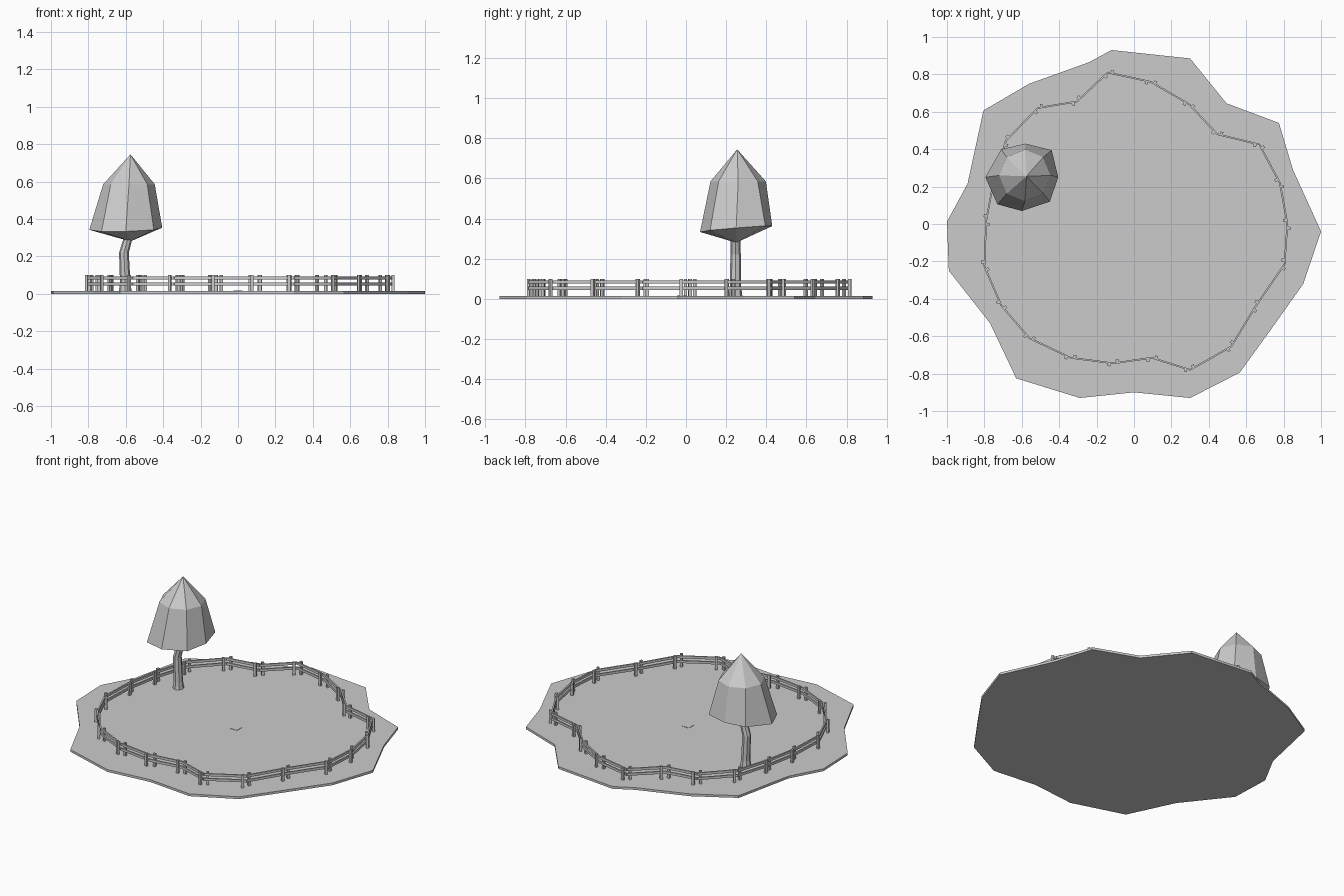
import bpy, bmesh, math
from mathutils import Vector, Matrix

cube = bpy.data.objects.get("Cube")
if cube:
    bpy.data.objects.remove(cube, do_unlink=True)

grey = bpy.data.materials.new("plain grey")
grey.use_nodes = True
grey.diffuse_color = (0.6, 0.6, 0.6, 1)
grey.node_tree.nodes["Principled BSDF"].inputs["Base Color"].default_value = (0.6, 0.6, 0.6, 1)


def finish(name, bm):
    bmesh.ops.recalc_face_normals(bm, faces=bm.faces)
    mesh = bpy.data.meshes.new(name)
    bm.to_mesh(mesh)
    bm.free()
    mesh.materials.append(grey)
    obj = bpy.data.objects.new(name, mesh)
    bpy.context.collection.objects.link(obj)
    return obj


def add_box(bm, center, size, angle=0):
    m = Matrix.Translation(center) @ Matrix.Rotation(angle, 4, 'Z') @ Matrix.Diagonal((*size, 1))
    bmesh.ops.create_cube(bm, size=1, matrix=m)


def loft(bm, rings):
    """Skin a list of vertex rings; a ring of one vertex is a tip."""
    for a, b in zip(rings, rings[1:]):
        n = max(len(a), len(b))
        for i in range(n):
            j = (i + 1) % n
            quad = [a[i % len(a)], a[j % len(a)], b[j % len(b)], b[i % len(b)]]
            bm.faces.new(list(dict.fromkeys(quad)))
    for end in (rings[0], rings[-1]):
        if len(end) > 2:
            bm.faces.new(end)


def ring(bm, x, y, z, r, sides, turn=0):
    angles = [turn + math.tau * i / sides for i in range(sides)]
    return [bm.verts.new((x + r * math.cos(a), y + r * math.sin(a), z)) for a in angles]


# Ground slab with an irregular outline
GROUND = 0.015
outline = [(-.12, .93), (.30, .885), (.495, .645), (.775, .54), (.85, .29), (1, -.04),
           (.905, -.32), (.735, -.56), (.565, -.795), (.30, -.93), (0, -.90), (-.29, -.93),
           (-.63, -.825), (-.77, -.53), (-.99, -.25), (-1, .013), (-.89, .215),
           (-.805, .607), (-.56, .75), (-.24, .865)]
bm = bmesh.new()
loft(bm, [[bm.verts.new((x, y, z)) for x, y in outline] for z in (0, GROUND)])
finish("ground", bm)

# Small square plate near the middle
bm = bmesh.new()
add_box(bm, (0, -.02, GROUND), (.05, .05, .004))
finish("ground_plate", bm)

# Fence: each panel has two rails, an outer post and an inner post
path = [(-.14, .81), (.09, .76), (.295, .64), (.445, .48), (.67, .425), (.78, .22),
        (.82, 0), (.805, -.215), (.65, -.44), (.52, -.655), (.30, -.78), (.095, -.715),
        (-.11, -.745), (-.34, -.715), (-.56, -.61), (-.71, -.435), (-.80, -.225),
        (-.79, .02), (-.75, .23), (-.685, .445), (-.515, .62), (-.305, .655)]
rails, posts = bmesh.new(), bmesh.new()
for i, start in enumerate(path):
    a, b = Vector(start), Vector(path[(i + 1) % len(path)])
    along = (b - a).normalized()
    side = Vector((-along.y, along.x))
    angle = math.atan2(along.y, along.x)
    mid = (a + b) / 2
    for z in (.053, .084):
        add_box(rails, (*mid, z), ((b - a).length, .009, .016), angle)
    for p in (a + along * .022 + side * .011, b - along * .022 - side * .011):
        add_box(posts, (*p, .052), (.016, .014, .094), angle)
finish("fence_rails", rails)
finish("fence_posts", posts)

# Tree trunk: flared at the foot, leaning at the top
bm = bmesh.new()
loft(bm, [ring(bm, x, .247, z, r, 8) for x, z, r in
          ((-.603, GROUND, .034), (-.603, .06, .028), (-.61, .22, .026),
           (-.59, .29, .024), (-.58, .34, .022))])
finish("tree_trunk", bm)

# Tree crown: faceted, widest low down and tilted a little
bm = bmesh.new()
rim = [(-.405, .25), (-.44, .395), (-.58, .43), (-.71, .40),
       (-.795, .25), (-.73, .105), (-.60, .07), (-.45, .12)]
low = [bm.verts.new((x, y, .348 + .03 * (x + .59) + .08 * (y - .25))) for x, y in rim]
high = ring(bm, -.583, .26, .585, .138, 8)
loft(bm, [[bm.verts.new((-.575, .25, .28))], low, high, [bm.verts.new((-.575, .255, .745))]])
finish("tree_crown", bm)
